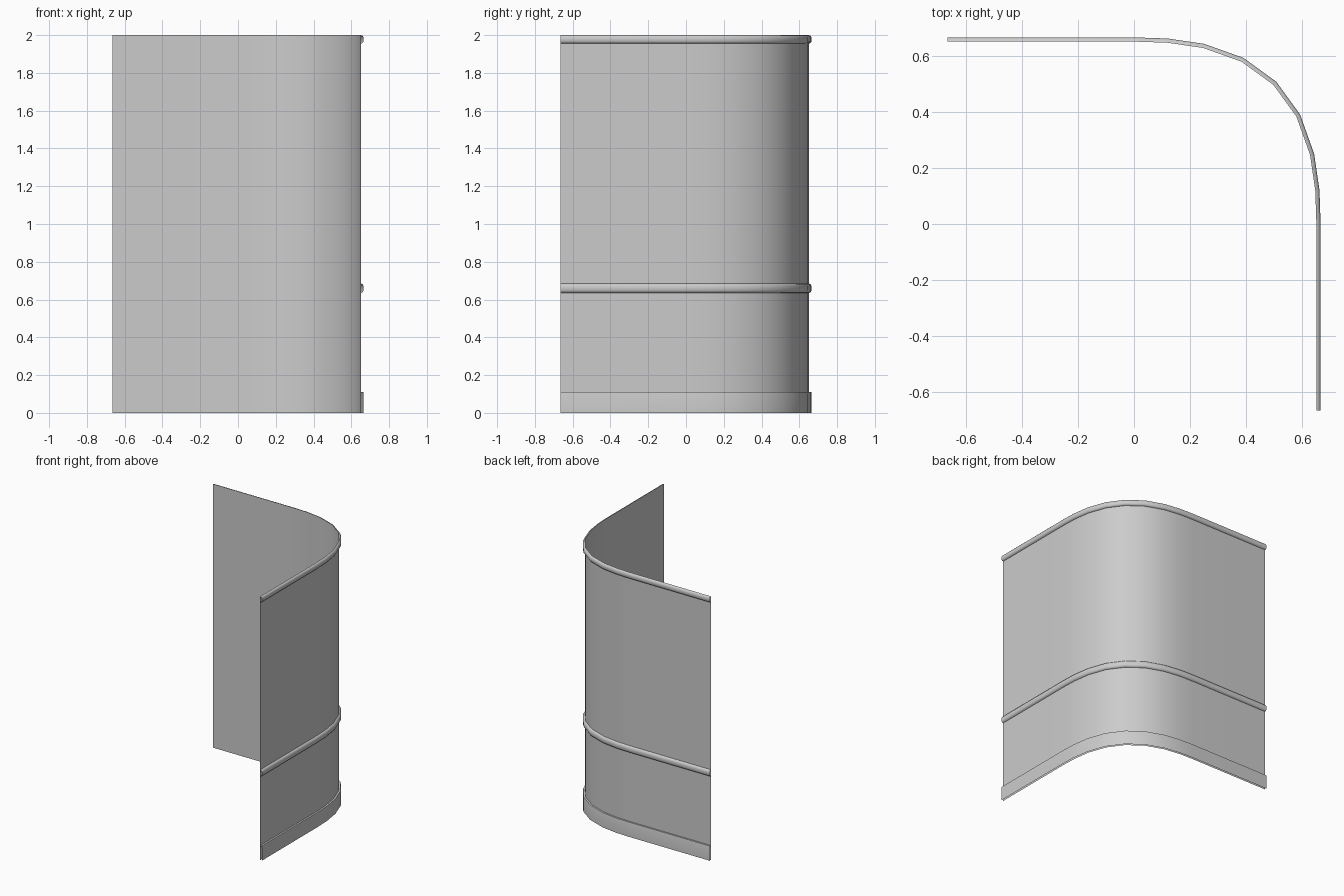
import bpy, math
from mathutils import Vector

if "Cube" in bpy.data.objects:
    bpy.data.objects.remove(bpy.data.objects["Cube"])

H = 0.665      # half width of the plan, measured at the trim face
D = 0.015      # how far trims stand proud of the wall

# Plan line: straight run, soft corner, mirrored across the diagonal
half = [(-H, H), (-0.33, H), (0, H), (0.12, 0.661), (0.25, 0.642), (0.39, 0.592)]
plan = half + [(0.507, 0.507)] + [(y, x) for x, y in reversed(half)]
plan = [Vector(p) for p in plan]


def offsets(points):
    """Mitred outward vector at every plan point."""
    normals = []
    for a, b in zip(points, points[1:]):
        d = (b - a).normalized()
        normals.append(Vector((-d.y, d.x)))
    out = []
    for i in range(len(points)):
        n0 = normals[max(i - 1, 0)]
        n1 = normals[min(i, len(normals) - 1)]
        m = (n0 + n1).normalized()
        out.append(m / m.dot(n0))
    return out


OUT = offsets(plan)


def sweep(name, profile, angle=50):
    """Sweep a (distance from wall, height) profile along the plan line."""
    n = len(profile)
    verts = []
    for p, o in zip(plan, OUT):
        for d, z in profile:
            q = p + o * (d - D)
            verts.append((q.x, q.y, z))
    faces = [(i * n + j, i * n + j + 1, (i + 1) * n + j + 1, (i + 1) * n + j)
             for i in range(len(plan) - 1) for j in range(n - 1)]
    me = bpy.data.meshes.new(name)
    me.from_pydata(verts, [], faces)
    ob = bpy.data.objects.new(name, me)
    bpy.context.collection.objects.link(ob)
    bpy.ops.object.select_all(action='DESELECT')
    ob.select_set(True)
    bpy.context.view_layer.objects.active = ob
    bpy.ops.object.shade_smooth_by_angle(angle=math.radians(angle))
    return ob


def bead(z0, z1):
    """Half-round moulding profile from z0 up to z1."""
    h = z1 - z0
    return [(0, z0), (0.009, z0 + 0.06 * h), (D, z0 + 0.27 * h),
            (D, z0 + 0.73 * h), (0.009, z1 - 0.06 * h), (0, z1)]


# Thin curved wall sheet
sweep("wall", [(0, 0), (0, 0.66), (0, 1.32), (0, 1.977)])

# Skirting board
sweep("skirting", [(D, 0), (D, 0.102), (0.013, 0.11), (0, 0.11)])

# Dado rail
sweep("dado_rail", bead(0.635, 0.685))

# Top rail, folded back down onto the wall edge
sweep("top_rail", bead(1.955, 2.0) + [(0, 1.977)])
